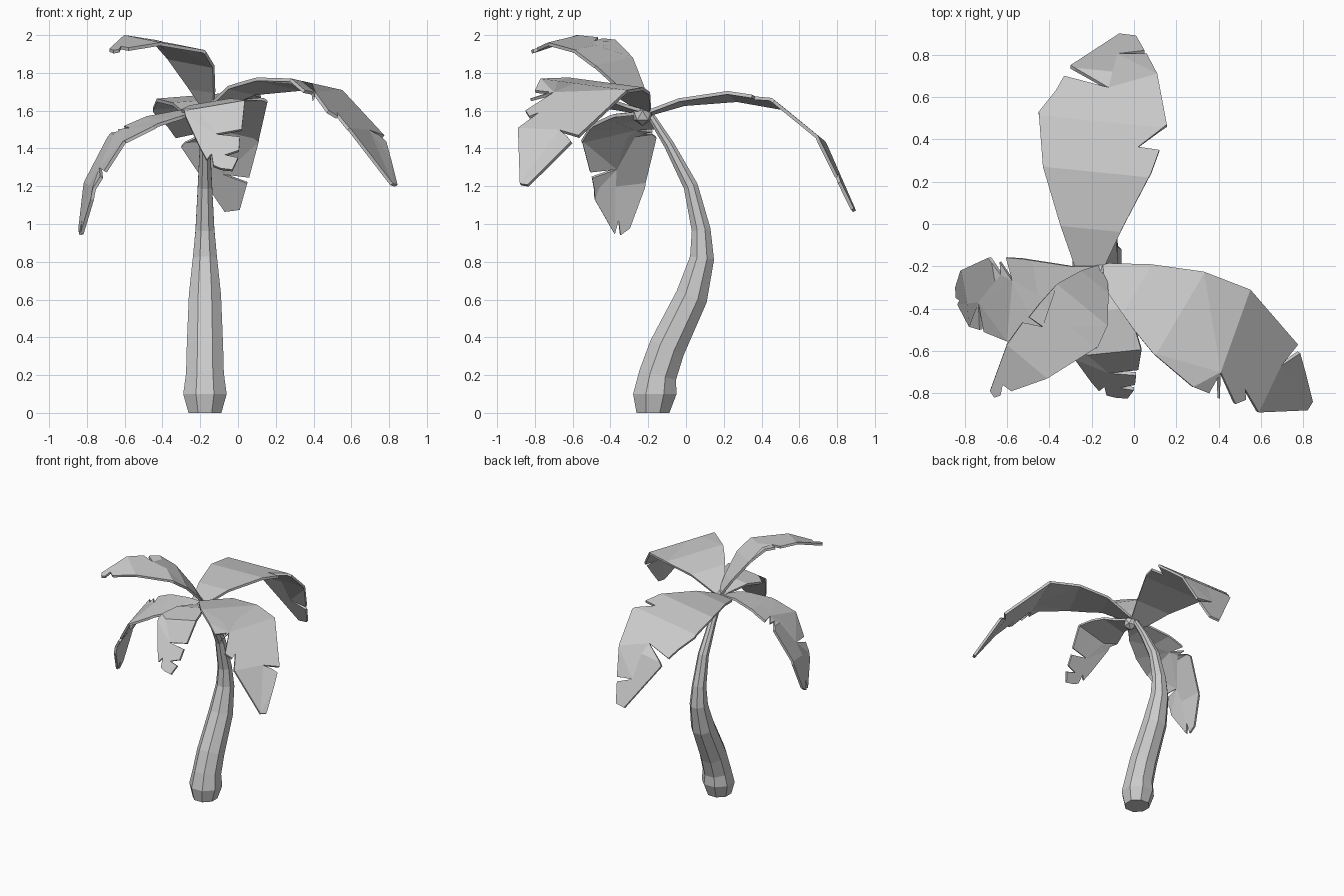
import bpy, bmesh, math
from mathutils import Vector


def finish(name, bm):
    me = bpy.data.meshes.new(name)
    bm.to_mesh(me)
    bm.free()
    ob = bpy.data.objects.new(name, me)
    bpy.context.collection.objects.link(ob)
    return ob


def interp(t, prof):
    for (a, za), (b, zb) in zip(prof, prof[1:]):
        if t <= b or b == prof[-1][0]:
            return za + (zb - za) * (t - a) / (b - a)


# Leaf: plan outline, creased across its length and bent to a height profile
def leaf(name, d, tilt, prof, outline, base=(-0.15, -0.21)):
    d = Vector((d[0], d[1], 0)).normalized()
    n = Vector((-d.y, d.x, 0))
    base = Vector((*base, 0))
    bm = bmesh.new()
    f = bm.faces.new([bm.verts.new((x, y, 0)) for x, y in outline])
    f.normal_update()
    if f.normal.z < 0:
        f.normal_flip()
    bmesh.ops.triangulate(bm, faces=bm.faces[:])
    for t, _ in prof[1:-1]:
        bmesh.ops.bisect_plane(bm, geom=bm.verts[:] + bm.edges[:] + bm.faces[:],
                               dist=1e-5, plane_co=base + d * t, plane_no=d)
    for v in bm.verts:
        r = v.co - base
        v.co.z = interp(r.dot(d), prof) + tilt * r.dot(n)
    bmesh.ops.dissolve_limit(bm, angle_limit=0.02, verts=bm.verts[:], edges=bm.edges[:])
    ob = finish(name, bm)
    m = ob.modifiers.new("thickness", 'SOLIDIFY')
    m.thickness = 0.018
    m.offset = -1


# Trunk: octagonal rings along a bent path (y, z, half width)
path = [(-.175, 0, .087), (-.165, .1, .115), (-.15, .2, .1), (-.1, .345, .096),
        (.03, .615, .085), (.085, .82, .064), (.08, .97, .05), (.025, 1.2, .038),
        (-.09, 1.42, .027), (-.185, 1.57, .02)]
bm = bmesh.new()
rings = []
for i, (y, z, w) in enumerate(path):
    p, q = path[max(i - 1, 0)], path[min(i + 1, len(path) - 1)]
    a = 0 if i < 2 else math.atan2(q[0] - p[0], q[1] - p[1])
    r = w / math.cos(math.pi / 8)
    ring = []
    for k in range(8):
        th = (k + .5) * math.pi / 4
        c, s = r * math.cos(th), r * math.sin(th)
        ring.append(bm.verts.new((-.175 + c, y + s * math.cos(a), z - s * math.sin(a))))
    rings.append(ring)
for lo, hi in zip(rings, rings[1:]):
    for k in range(8):
        j = (k + 1) % 8
        bm.faces.new((lo[k], lo[j], hi[j], hi[k]))
bm.faces.new(rings[0][::-1])
bm.faces.new(rings[-1])
finish("trunk", bm)

# Crown knob where the leaves meet
bm = bmesh.new()
bmesh.ops.create_icosphere(bm, subdivisions=1, radius=.055)
knob = finish("crown_knob", bm)
knob.location = (-.16, -.23, 1.575)

# Leaves
leaf("back_leaf", (.1, .995), -.08,
     [(0, 1.6), (.18, 1.66), (.45, 1.69), (.69, 1.65), (.93, 1.455), (1.1, 1.1)],
     [(-.2, -.23), (-.28, -.2), (-.35, 0), (-.43, .27), (-.45, .53), (-.37, .63),
      (-.33, .7), (-.12, .645), (-.3, .75), (-.07, .9), (.01, .89), (.05, .82),
      (-.08, .805), (.06, .805), (.11, .71), (.155, .47), (.02, .365), (.12, .35),
      (.08, .24), (-.05, -.01), (-.13, -.18), (-.14, -.23)])

leaf("right_leaf", (.86, -.51), -.115,
     [(0, 1.61), (.193, 1.715), (.426, 1.75), (.658, 1.74), (.99, 1.48), (1.19, 1.185)],
     [(-.17, -.2), (-.12, -.185), (.08, -.19), (.33, -.225), (.55, -.31), (.775, -.57),
      (.695, -.67), (.785, -.61), (.81, -.7), (.845, -.84), (.82, -.88), (.59, -.89),
      (.525, -.78), (.53, -.83), (.48, -.85), (.41, -.7), (.405, -.825), (.4, -.72),
      (.355, -.8), (.28, -.77), (.09, -.61), (0, -.5), (-.1, -.36), (-.17, -.25)])

leaf("left_leaf", (-.98, -.17), -.12,
     [(0, 1.6), (.15, 1.6), (.32, 1.56), (.51, 1.47), (.657, 1.21), (.705, .95)],
     [(-.14, -.2), (-.3, -.2), (-.53, -.165), (-.605, -.16), (-.575, -.27), (-.635, -.18),
      (-.63, -.24), (-.69, -.16), (-.82, -.22), (-.845, -.3), (-.842, -.35),
      (-.825, -.36), (-.835, -.38), (-.78, -.485), (-.73, -.5), (-.735, -.37),
      (-.71, -.51), (-.6, -.555), (-.45, -.51), (-.3, -.41), (-.15, -.26)])

leaf("front_leaf", (.1, -.995), .17,
     [(0, 1.6), (.2, 1.65), (.4, 1.63), (.61, 1.3)],
     [(-.18, -.21), (-.25, -.4), (-.3, -.55), (-.28, -.64), (-.2, -.75), (-.165, -.79),
      (-.14, -.77), (-.13, -.81), (-.09, -.82), (-.03, -.825), (0, -.785), (-.07, -.775),
      (.005, -.76), (.01, -.715), (-.12, -.705), (.02, -.69), (.035, -.6), (0, -.48),
      (-.1, -.32), (-.14, -.21)])

leaf("upper_leaf", (-.62, -.785), -.16,
     [(0, 1.6), (.075, 1.72), (.19, 1.865), (.311, 1.955), (.57, 1.98), (.8, 1.915)],
     [(-.16, -.19), (-.25, -.22), (-.36, -.28), (-.44, -.37), (-.495, -.44), (-.43, -.485),
      (-.525, -.465), (-.6, -.57), (-.68, -.79), (-.66, -.82), (-.63, -.81), (-.62, -.76),
      (-.58, -.79), (-.41, -.73), (-.17, -.58), (-.125, -.48), (-.12, -.33), (-.13, -.2)])
